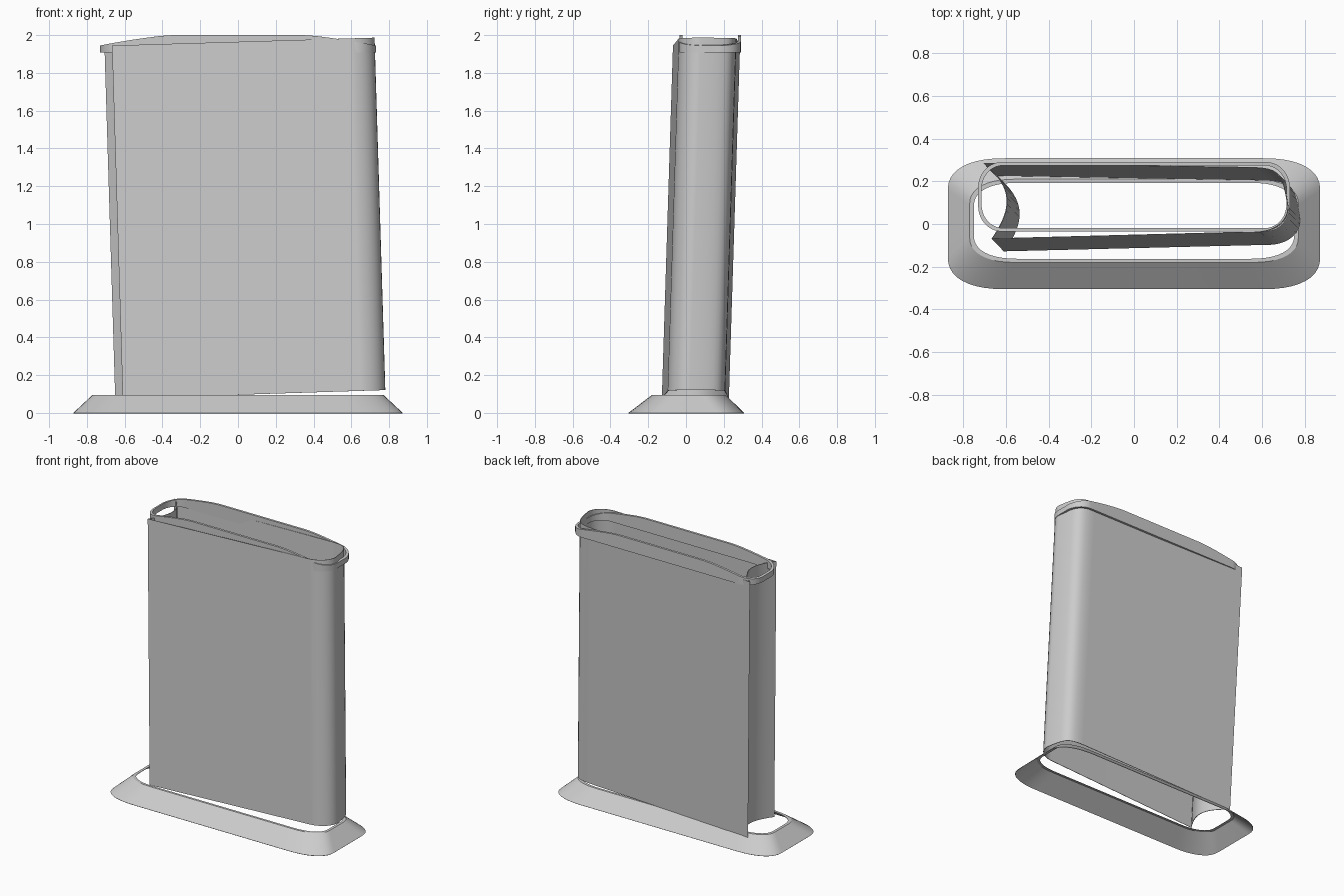
import bpy, bmesh, math
from mathutils import Vector
from mathutils.geometry import interpolate_bezier

cube = bpy.data.objects.get("Cube")
if cube:
    bpy.data.objects.remove(cube)

grey = bpy.data.materials.new("plain grey")
grey.use_nodes = True
colour = (0.6, 0.6, 0.6, 1)
grey.diffuse_color = colour
grey.node_tree.nodes["Principled BSDF"].inputs["Base Color"].default_value = colour


def soft(v, power):
    return math.copysign(abs(v) ** power, v)


def rounded(hx, y0, y1, rx, ry, power=1.0, cuts=0, n=10):
    """Counter-clockwise rectangle with elliptical corners; lower power is squarer."""
    pts = []
    corners = [(1, 1, y1), (-1, 1, y1), (-1, -1, y0), (1, -1, y0)]
    for q, (sx, sy, y) in enumerate(corners):
        for i in range(n + 1):
            a = (q + i / n) * math.pi / 2
            pts.append((sx * (hx - rx) + rx * soft(math.cos(a), power),
                        y - sy * ry + ry * soft(math.sin(a), power)))
        if q in (0, 2):
            for i in range(1, cuts + 1):
                pts.append((sx * (hx - rx) * (1 - 2 * i / (cuts + 1)), y))
    return pts


def loft(name, rings, thickness=0.0, closed=False):
    """Skin a stack of matching closed loops, then give the sheet its gauge."""
    bm = bmesh.new()
    loops = [[bm.verts.new(p) for p in ring] for ring in rings]
    pairs = list(zip(loops, loops[1:]))
    if closed:
        pairs.append((loops[-1], loops[0]))
    for low, high in pairs:
        for i in range(len(low)):
            j = (i + 1) % len(low)
            bm.faces.new((low[i], low[j], high[j], high[i]))
    mesh = bpy.data.meshes.new(name)
    bm.to_mesh(mesh)
    bm.free()
    mesh.materials.append(grey)
    ob = bpy.data.objects.new(name, mesh)
    bpy.context.collection.objects.link(ob)
    bpy.ops.object.select_all(action="DESELECT")
    ob.select_set(True)
    bpy.context.view_layer.objects.active = ob
    if thickness:
        mod = ob.modifiers.new("gauge", "SOLIDIFY")
        mod.thickness = thickness
        mod.offset = -1
        bpy.ops.object.modifier_apply(modifier=mod.name)
    # Smooth only the curves, keeping the broad panels flat
    bpy.ops.object.shade_smooth_by_angle(angle=math.radians(28))
    flat = ob.modifiers.new("flat panels", "WEIGHTED_NORMAL")
    flat.keep_sharp = True


def level(pts, z):
    return [(x, y, z) for x, y in pts]


# Sloped base skirt with a narrow flange around its opening
loft("base_skirt", [
    level(rounded(0.872, -0.305, 0.308, 0.27, 0.15, 0.85), 0.0),
    level(rounded(0.77, -0.18, 0.21, 0.22, 0.12, 0.85), 0.095),
    level(rounded(0.75, -0.163, 0.193, 0.21, 0.11, 0.85), 0.095),
], thickness=0.003)


# Leaning sleeve: flat sides, one rounded end and one hollow end
def curve(a, ha, hb, b, n):
    pts = interpolate_bezier(*[Vector((x, y, 0)) for x, y in (a, ha, hb, b)], n)
    return [(p.x, p.y) for p in pts]


section = (
    curve((0.65, -0.097), (0.73, -0.088), (0.78, -0.04), (0.78, 0.02), 9)
    + curve((0.77, 0.08), (0.75, 0.18), (0.73, 0.203), (0.62, 0.208), 9)
    + curve((-0.65, 0.227), (-0.51, 0.11), (-0.51, 0.02), (-0.61, -0.128), 13)
)
bottom = [(x, y, 0.096 + 0.032 * x) for x, y in section]
top = [(x - 0.057, y + 0.059, 1.963 + 0.03 * x) for x, y in section]
loft("sleeve", [bottom, top], thickness=0.004)


# Top collar: a thin band whose long sides rise in the middle
def crest(x):
    t = min(1, max(0, (0.73 - abs(x)) / 0.36))
    return 1.945 + 0.055 * t * (1.3 - 0.3 * t)


outer = rounded(0.73, -0.035, 0.29, 0.11, 0.12, cuts=17)
inner = rounded(0.714, -0.019, 0.274, 0.10, 0.11, cuts=17)
loft("top_collar", [
    level(outer, 1.907),
    [(x, y, crest(x)) for x, y in outer],
    [(x, y, crest(x)) for x, y in inner],
    level(inner, 1.907),
], closed=True)
